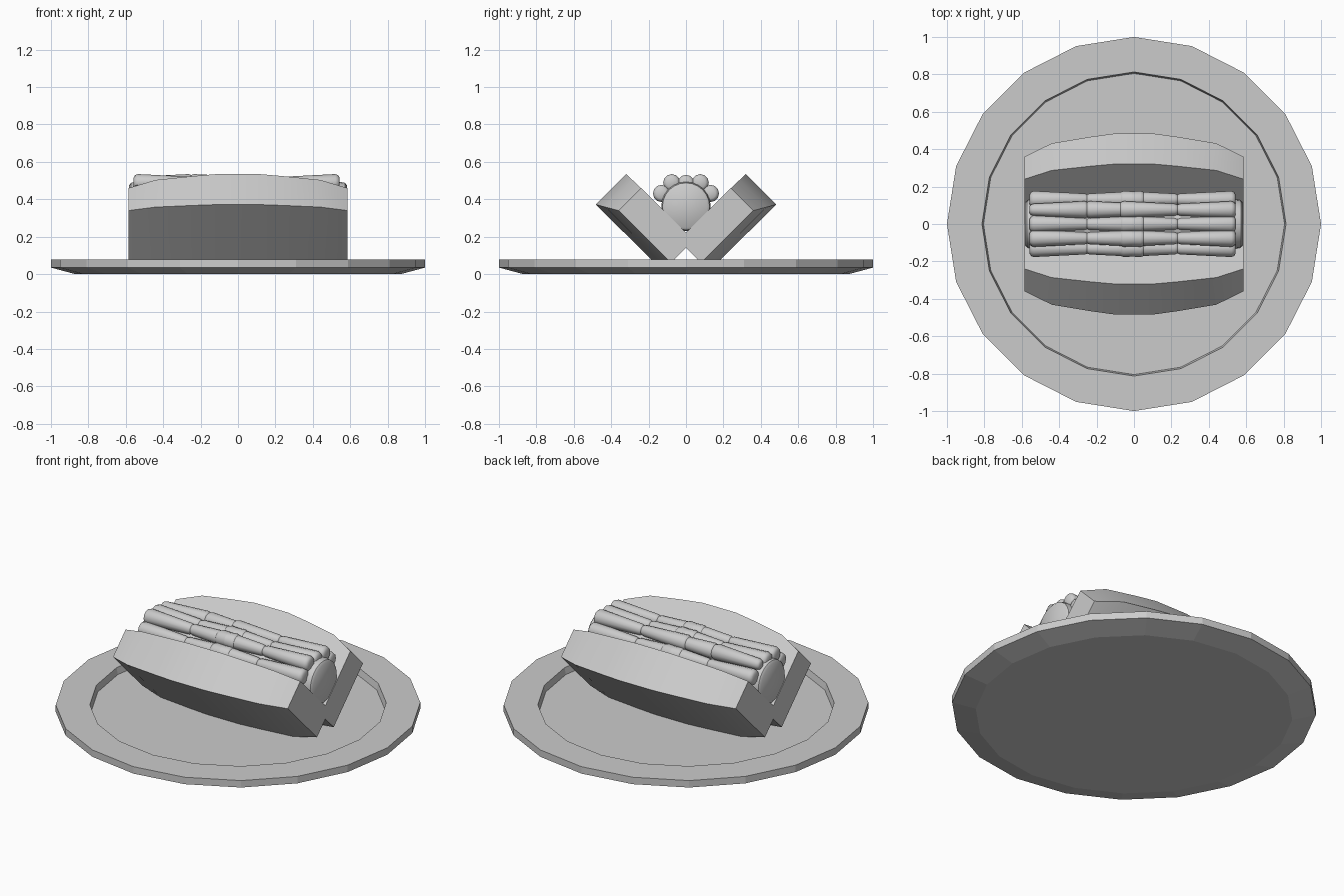
import bpy, bmesh, math
from mathutils import Matrix, Vector

if "Cube" in bpy.data.objects:
    bpy.data.objects.remove(bpy.data.objects["Cube"])


def finish(bm, name, smooth=None):
    bmesh.ops.recalc_face_normals(bm, faces=bm.faces)
    me = bpy.data.meshes.new(name)
    bm.to_mesh(me)
    bm.free()
    ob = bpy.data.objects.new(name, me)
    bpy.context.collection.objects.link(ob)
    if smooth:
        bpy.ops.object.select_all(action='DESELECT')
        ob.select_set(True)
        bpy.context.view_layer.objects.active = ob
        bpy.ops.object.shade_smooth_by_angle(angle=math.radians(smooth))
    return ob


def loft(bm, rings):
    """Skin closed rings of points and cap both ends."""
    loops = [[bm.verts.new(p) for p in ring] for ring in rings]
    for a, b in zip(loops, loops[1:]):
        n = len(a)
        for i in range(n):
            bm.faces.new((a[i], a[(i + 1) % n], b[(i + 1) % n], b[i]))
    bm.faces.new(loops[0][::-1])
    bm.faces.new(loops[-1])


def turned(bm, profile, sides, matrix=Matrix()):
    """Loft circles from (radius, height) pairs along local z."""
    step = 2 * math.pi / sides
    loft(bm, [[matrix @ Vector((r * math.cos(i * step), r * math.sin(i * step), h))
               for i in range(sides)] for r, h in profile])


# plate with a raised rim and a shallow well
bm = bmesh.new()
turned(bm, [(0.87, 0), (1, 0.035), (1, 0.077), (0.813, 0.077), (0.805, 0.037)], 20)
finish(bm, "plate")

# two bun halves: leaning slabs with a flat inner face, bulging towards the middle
stations = [(-0.585, 0), (-0.44, 0.58), (-0.235, 0.86), (-0.11, 1),
            (0.11, 1), (0.235, 0.86), (0.44, 0.58), (0.585, 0)]
for side, name in ((-1, "bun_front"), (1, "bun_back")):
    bm = bmesh.new()
    rings = []
    for x, s in stations:
        thick = 0.12 + 0.043 * s
        top_y, top_z = 0.24 + 0.08 * s, 0.46 + 0.075 * s
        section = [(-0.04, 0.18), (top_y, top_z),
                   (top_y + thick, top_z - thick), (-0.04 + thick, 0.18 - thick)]
        rings.append([(x, side * y, z) for y, z in section])
    loft(bm, rings)
    finish(bm, name, 30)

# sausage with softened ends
along_x = Matrix.Rotation(math.pi / 2, 4, 'Y')
bm = bmesh.new()
turned(bm, [(0.113, -0.582), (0.126, -0.572), (0.132, -0.54), (0.132, 0.54),
            (0.126, 0.572), (0.113, 0.582)], 24,
       Matrix.Translation((0, 0, 0.362)) @ along_x)
finish(bm, "sausage", 40)

# tapered topping pieces laid in rows over the sausage
piece = [(0.018, -0.158), (0.027, -0.152), (0.032, -0.138),
         (0.046, 0.135), (0.041, 0.15), (0.028, 0.158)]
bm = bmesh.new()
for row, angle in enumerate((-62, -31, 0, 31, 62)):
    a = math.radians(angle)
    y, z = 0.148 * math.sin(a), 0.362 + 0.148 * math.cos(a)
    if row == 2:
        z -= 0.025
    for x, direction in ((-0.4, -1), (-0.1, 1), (0.08, -1), (0.385, 1)):
        if row in (1, 3) and x in (-0.4, -0.1):
            direction = -direction if row == 3 else direction
        turn = Matrix.Rotation(direction * math.pi / 2, 4, 'Y')
        turned(bm, piece, 12, Matrix.Translation((x, y, z)) @ turn)
finish(bm, "toppings", 50)
